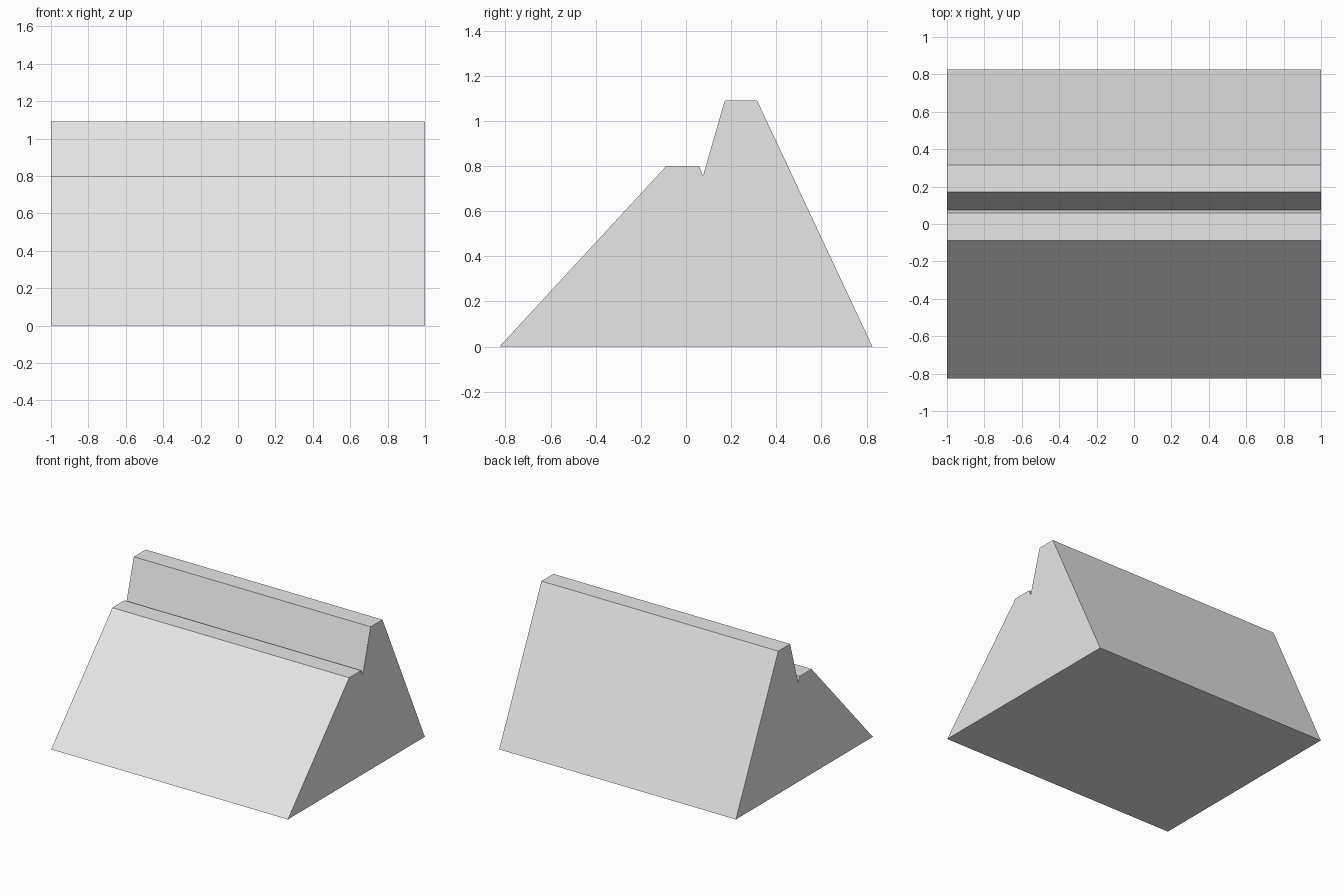
import bpy, bmesh
from mathutils import Vector

if "Cube" in bpy.data.objects:
    bpy.data.objects.remove(bpy.data.objects["Cube"])

# Side profile (y, z), front foot to back foot
PROFILE = [(-0.826, 0), (-0.087, 0.80), (0.058, 0.80), (0.075, 0.755),
           (0.172, 1.09), (0.315, 1.09), (0.826, 0)]

grey = bpy.data.materials.new("light_grey")
grey.diffuse_color = (0.8, 0.8, 0.8, 1)
grey.use_nodes = True
grey.node_tree.nodes["Principled BSDF"].inputs["Base Color"].default_value = grey.diffuse_color

# Grooved wedge block: profile extruded along x
bm = bmesh.new()
end = bm.faces.new([bm.verts.new((-1, y, z)) for y, z in PROFILE])
ext = bmesh.ops.extrude_face_region(bm, geom=[end], use_keep_orig=True)
moved = [g for g in ext["geom"] if isinstance(g, bmesh.types.BMVert)]
bmesh.ops.translate(bm, verts=moved, vec=Vector((2, 0, 0)))
bmesh.ops.recalc_face_normals(bm, faces=bm.faces)

mesh = bpy.data.meshes.new("grooved_wedge_block")
bm.to_mesh(mesh)
bm.free()
mesh.materials.append(grey)
block = bpy.data.objects.new("grooved_wedge_block", mesh)
bpy.context.collection.objects.link(block)
